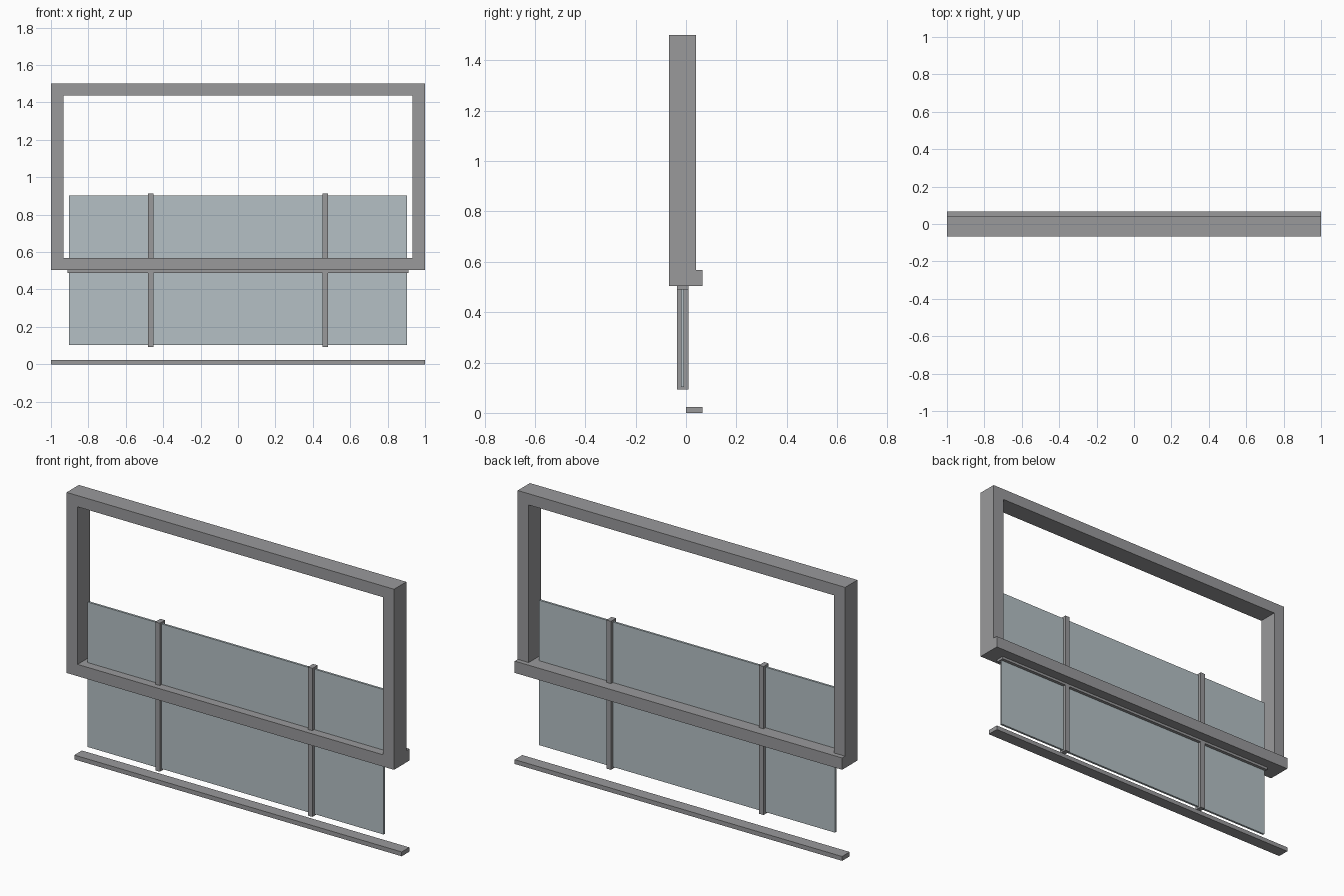
import bpy
import bmesh

cube = bpy.data.objects.get("Cube")
if cube:
    bpy.data.objects.remove(cube, do_unlink=True)


def make_material(name, color):
    mat = bpy.data.materials.new(name)
    mat.use_nodes = True
    mat.diffuse_color = color
    mat.node_tree.nodes["Principled BSDF"].inputs["Base Color"].default_value = color
    return mat


grey = make_material("grey_metal", (0.32, 0.32, 0.33, 1))
pale_blue = make_material("pale_glass", (0.46, 0.53, 0.56, 1))


def add_object(name, bm, mat):
    bmesh.ops.recalc_face_normals(bm, faces=bm.faces)
    mesh = bpy.data.meshes.new(name)
    bm.to_mesh(mesh)
    bm.free()
    mesh.materials.append(mat)
    obj = bpy.data.objects.new(name, mesh)
    bpy.context.collection.objects.link(obj)
    return obj


def box(name, xs, ys, zs, mat):
    bm = bmesh.new()
    bmesh.ops.create_cube(bm, size=1)
    for v in bm.verts:
        v.co = [span[0] if c < 0 else span[1] for c, span in zip(v.co, (xs, ys, zs))]
    return add_object(name, bm, mat)


def rectangular_ring(name, outer, inner, ys, mat):
    """Picture-frame ring: outer and inner are (half width, low z, high z)."""
    bm = bmesh.new()

    def loop(rect, y):
        w, low, high = rect
        corners = ((-w, low), (w, low), (w, high), (-w, high))
        return [bm.verts.new((x, y, z)) for x, z in corners]

    loops = [loop(outer, ys[0]), loop(outer, ys[1]), loop(inner, ys[1]), loop(inner, ys[0])]
    for a, b in zip(loops, loops[1:] + loops[:1]):
        for i in range(4):
            j = (i + 1) % 4
            bm.faces.new((a[i], a[j], b[j], b[i]))
    return add_object(name, bm, mat)


# Upper window frame with a ledge along the back of its bottom rail
rectangular_ring("window_frame", (1, 0.503, 1.5), (0.933, 0.568, 1.438), (-0.067, 0.04), grey)
box("sill_ledge", (-1, 1), (0.04, 0.066), (0.503, 0.568), grey)

# Sliding pane with its crossing bars
bar_depth = (-0.036, 0.009)
box("glass_pane", (-0.904, 0.904), (-0.02, -0.008), (0.102, 0.902), pale_blue)
box("cross_rail", (-0.912, 0.912), bar_depth, (0.489, 0.517), grey)
for side, label in ((-1, "right"), (1, "left")):
    xs = sorted((side * 0.452, side * 0.48))
    box(label + "_upright_bar", xs, bar_depth, (0.092, 0.912), grey)

# Separate strip at the bottom
box("bottom_strip", (-1, 1), (0, 0.066), (0, 0.024), grey)
